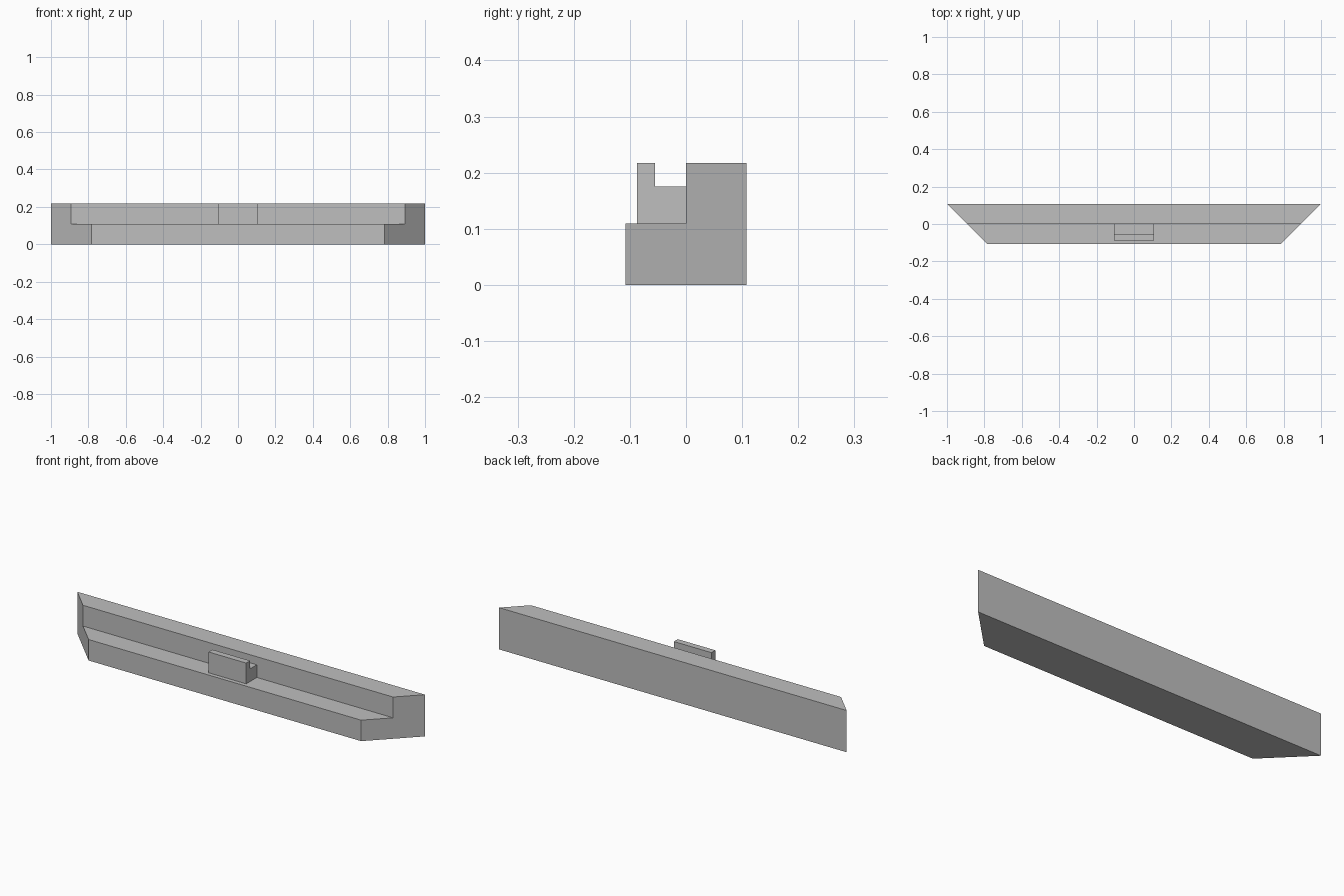
import bpy
import bmesh

cube = bpy.data.objects.get("Cube")
if cube:
    bpy.data.objects.remove(cube, do_unlink=True)

grey = bpy.data.materials.new("plain_grey")
grey.use_nodes = True
colour = (0.52, 0.52, 0.52, 1)
grey.diffuse_color = colour
grey.node_tree.nodes["Principled BSDF"].inputs["Base Color"].default_value = colour


def extrude_profile(name, profile, half_length):
    """Sweep a (y, z) profile along x; half_length(y) gives the end position."""
    bm = bmesh.new()
    right = [bm.verts.new((-half_length(y), y, z)) for y, z in profile]
    left = [bm.verts.new((half_length(y), y, z)) for y, z in profile]
    bm.faces.new(right)
    bm.faces.new(left)
    for i in range(len(profile)):
        j = (i + 1) % len(profile)
        bm.faces.new((right[i], right[j], left[j], left[i]))
    bmesh.ops.recalc_face_normals(bm, faces=bm.faces)
    mesh = bpy.data.meshes.new(name)
    bm.to_mesh(mesh)
    bm.free()
    mesh.materials.append(grey)
    obj = bpy.data.objects.new(name, mesh)
    bpy.context.collection.objects.link(obj)
    return obj


depth = 0.108    # half the depth of the moulding
height = 0.217
step = 0.109     # height of the front ledge

# L-shaped moulding with mitred ends
extrude_profile("mitred_moulding",
                [(-depth, 0), (depth, 0), (depth, height),
                 (0, height), (0, step), (-depth, step)],
                lambda y: 1 - depth + y)

# Central catch with a raised front lip
extrude_profile("centre_catch",
                [(-0.087, step), (0, step), (0, 0.175),
                 (-0.055, 0.175), (-0.055, height), (-0.087, height)],
                lambda y: depth)
